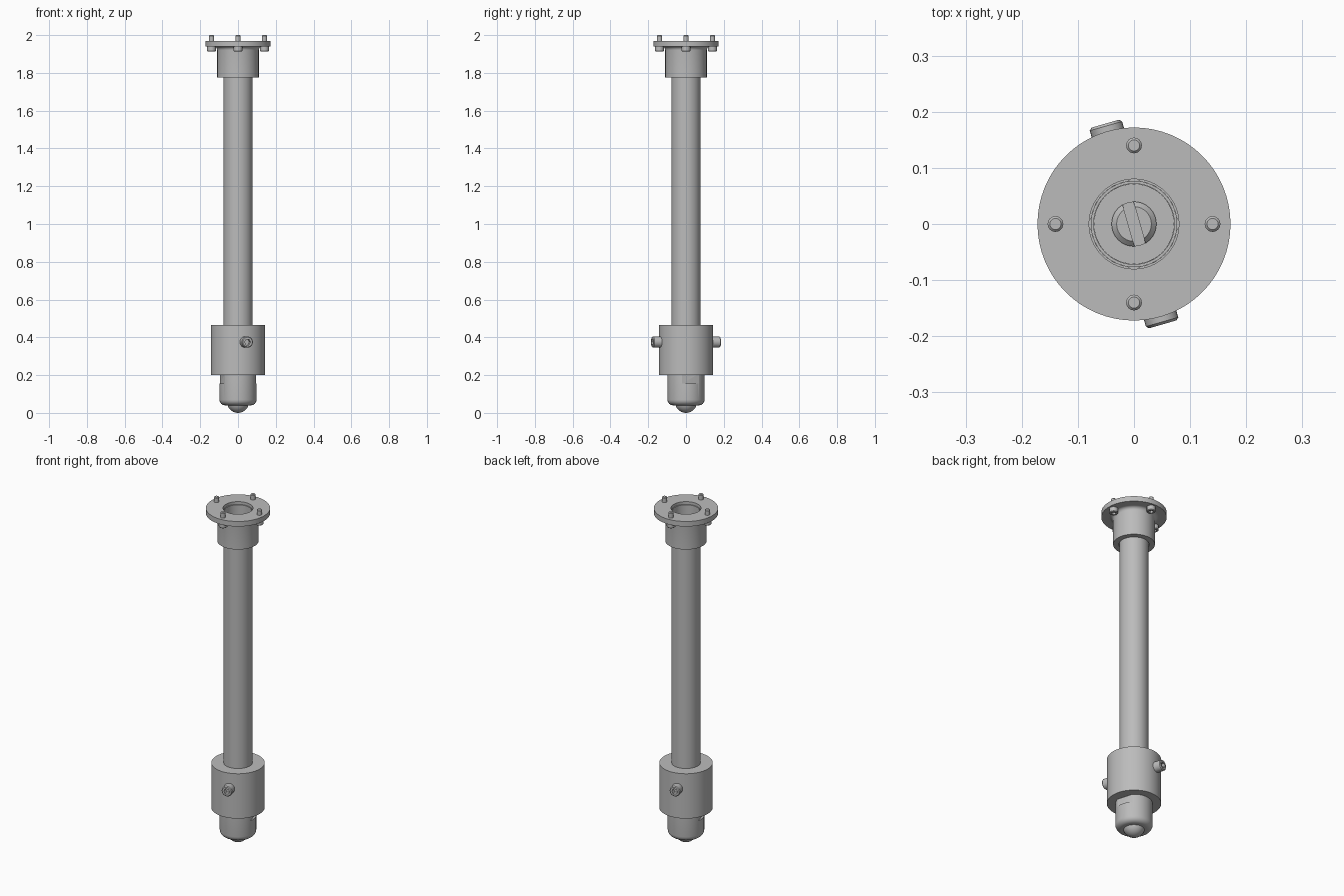
import bpy
import bmesh
from math import cos, sin, pi, radians
from mathutils import Matrix, Vector

cube = bpy.data.objects.get("Cube")
if cube:
    bpy.data.objects.remove(cube, do_unlink=True)

grey = bpy.data.materials.new("steel grey")
grey.use_nodes = True
COLOUR = (0.5, 0.5, 0.5, 1)
grey.diffuse_color = COLOUR
grey.node_tree.nodes["Principled BSDF"].inputs["Base Color"].default_value = COLOUR

TURN = radians(16)  # the collar screws, wrench flats and slot share this turn


def make(name, bm):
    bmesh.ops.remove_doubles(bm, verts=bm.verts, dist=1e-5)
    bmesh.ops.recalc_face_normals(bm, faces=bm.faces)
    mesh = bpy.data.meshes.new(name)
    bm.to_mesh(mesh)
    bm.free()
    mesh.materials.append(grey)
    obj = bpy.data.objects.new(name, mesh)
    bpy.context.collection.objects.link(obj)
    return obj


def lathe(name, profile, segments=48, ring=False):
    """Turn (radius, height) points about z; ring closes the profile."""
    bm = bmesh.new()
    verts = [bm.verts.new((r, 0, z)) for r, z in profile]
    pairs = list(zip(verts, verts[1:]))
    if ring:
        pairs.append((verts[-1], verts[0]))
    edges = [bm.edges.new(p) for p in pairs]
    bmesh.ops.spin(bm, geom=verts + edges, cent=(0, 0, 0), axis=(0, 0, 1),
                   angle=2 * pi, steps=segments, use_merge=True)
    return make(name, bm)


def box(name, size, centre, turn=0):
    bm = bmesh.new()
    bmesh.ops.create_cube(bm, size=1)
    bm.transform(Matrix.Rotation(turn, 4, "Z") @ Matrix.Translation(centre)
                 @ Matrix.Diagonal((*size, 1)))
    return make(name, bm)


def cut(obj, cutter):
    mod = obj.modifiers.new("cut", "BOOLEAN")
    mod.operation = "DIFFERENCE"
    mod.solver = "EXACT"
    mod.object = cutter
    bpy.context.view_layer.objects.active = obj
    bpy.ops.object.modifier_apply(modifier=mod.name)
    bpy.data.objects.remove(cutter, do_unlink=True)


def arc(r, z, radius, start, end, steps=6):
    angles = [radians(start + (end - start) * i / steps) for i in range(steps + 1)]
    return [(r + radius * cos(a), z + radius * sin(a)) for a in angles]


def socket_screw(name, head_r, head_h, shank_r, shank_l):
    """Cap screw, head below z = 0 with a hex socket, shank above."""
    bevel = head_r * 0.15
    screw = lathe(name, [(0, -head_h), (head_r - bevel, -head_h), (head_r, bevel - head_h),
                         (head_r, 0), (shank_r, 0), (shank_r, shank_l - 0.004),
                         (shank_r - 0.004, shank_l), (0, shank_l)], 24)
    r, top = head_r * 0.55, -head_h * 0.4
    cut(screw, lathe("socket_cutter", [(0, -head_h - 0.01), (r, -head_h - 0.01),
                                       (r, top), (0, top)], 6))
    return screw


# Hollow shaft
lathe("shaft_tube", [(0.077, 0.22), (0.077, 1.955), (0.072, 1.955), (0.072, 0.22)], 32, True)

# Mounting flange with filleted neck
fillet = arc(0.13, 1.92, 0.02, 180, 90)
lathe("mounting_flange", [(0.08, 1.97), (0.172, 1.97), (0.172, 1.94)] + fillet[::-1]
      + [(0.11, 1.775), (0.08, 1.775)], 64, True)

# Flange screws, heads underneath
for i, side in enumerate(("left", "back", "right", "front")):
    screw = socket_screw("flange_screw_" + side, 0.023, 0.028, 0.014, 0.06)
    screw.location = (0.14 * cos(i * pi / 2), 0.14 * sin(i * pi / 2), 1.94)

# Clamp collar
lathe("clamp_collar", [(0.077, 0.465), (0.143, 0.465), (0.143, 0.2), (0.077, 0.2)], 64, True)

# Collar screws, shanks pointing inward
for side, sign in (("front", 1), ("back", -1)):
    screw = socket_screw("collar_screw_" + side, 0.03, 0.045, 0.017, 0.08)
    outward = Vector((sin(TURN), -cos(TURN), 0)) * sign
    screw.rotation_euler = (-outward).to_track_quat("Z", "Y").to_euler()
    screw.location = outward * 0.141 + Vector((0, 0, 0.375))

# Nose plug: rounded end, wrench flats, shank inside the tube
nose = lathe("nose_plug", [(0, 0.04)] + arc(0.068, 0.07, 0.03, -90, 0)
             + [(0.098, 0.205), (0.0715, 0.205), (0.0715, 0.45), (0, 0.45)], 64)
for sign in (1, -1):
    cut(nose, box("flat_cutter", (0.04, 0.24, 0.06), (sign * 0.106, 0, 0.185), TURN))

# Ball tip
lathe("ball_tip", arc(0, 0.058, 0.058, -90, 0, 12) + [(0, 0.058)], 32)

# Slotted adjuster at the bottom of the bore
adjuster = lathe("slotted_adjuster", [(0, 0.43), (0.04, 0.43), (0.04, 0.46),
                                      (0.031, 0.469), (0, 0.469)], 32)
cut(adjuster, box("slot_cutter", (0.02, 0.12, 0.03), (0, 0, 0.47), TURN))

# Smooth the turned surfaces, keep edges sharp
bpy.ops.object.select_all(action="DESELECT")
for obj in bpy.context.collection.objects:
    if obj.type == "MESH" and grey.name in obj.data.materials:
        obj.select_set(True)
        bpy.context.view_layer.objects.active = obj
bpy.ops.object.shade_smooth_by_angle(angle=radians(30))
